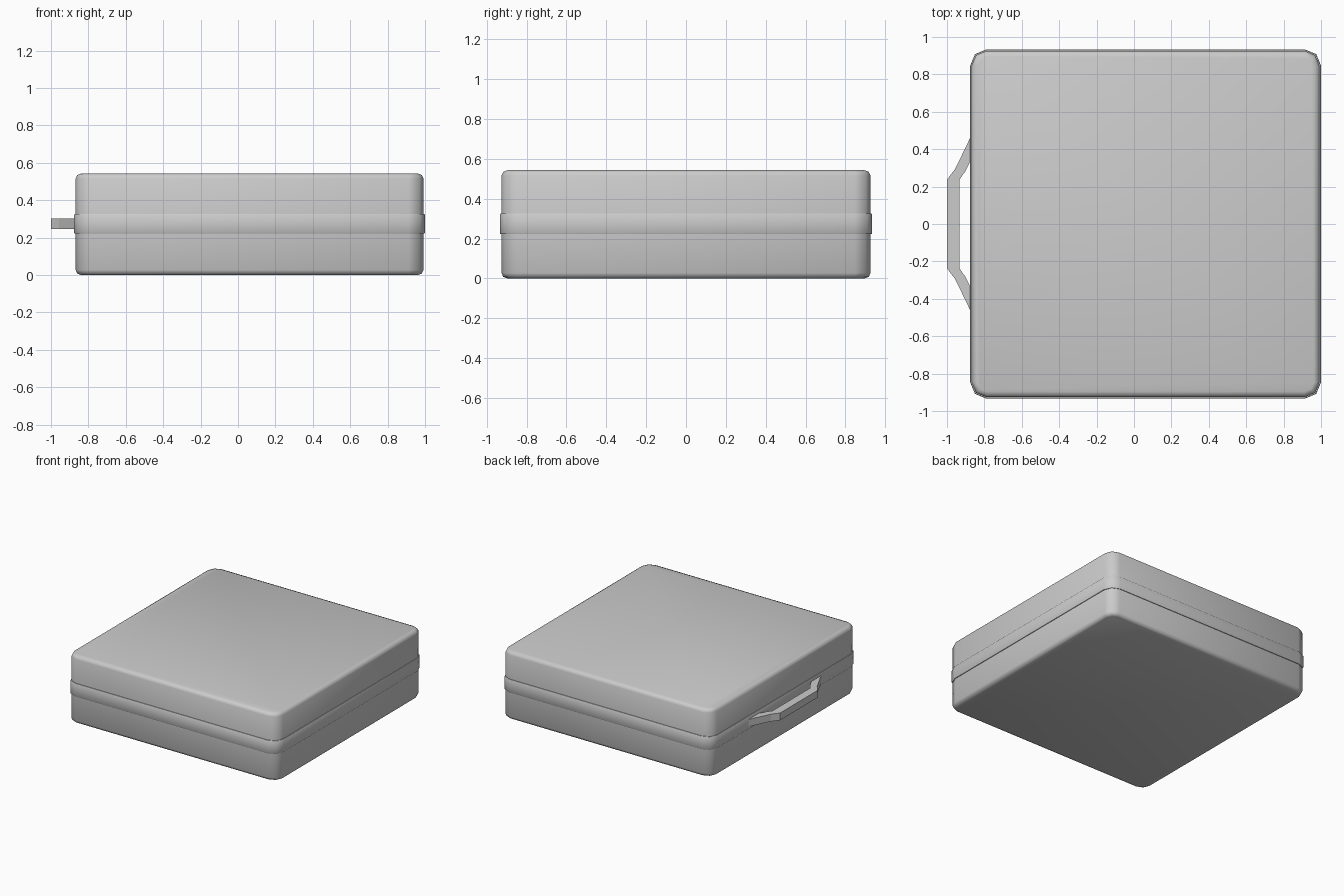
import bpy
import bmesh
import math

if "Cube" in bpy.data.objects:
    bpy.data.objects.remove(bpy.data.objects["Cube"])

CX = 0.062                      # case centre; the handle sticks out on -x
BODY = (0.93, 0.926)            # half sizes in plan
RADIUS = 0.08                   # plan corner radius, two segments


def outline(hx, hy, r, z):
    """Rounded rectangle with two segments per corner, counter-clockwise."""
    pts = []
    for k, (sx, sy) in enumerate([(1, 1), (-1, 1), (-1, -1), (1, -1)]):
        for i in range(3):
            a = math.pi / 2 * (k + i / 2)
            pts.append((CX + sx * (hx - r) + r * math.cos(a),
                        sy * (hy - r) + r * math.sin(a), z))
    return pts


def finish(bm, name, smooth=None):
    bmesh.ops.recalc_face_normals(bm, faces=bm.faces)
    me = bpy.data.meshes.new(name)
    bm.to_mesh(me)
    bm.free()
    ob = bpy.data.objects.new(name, me)
    bpy.context.collection.objects.link(ob)
    if smooth:
        bpy.ops.object.select_all(action='DESELECT')
        ob.select_set(True)
        bpy.context.view_layer.objects.active = ob
        bpy.ops.object.shade_smooth_by_angle(angle=math.radians(smooth))
    return ob


def loft(name, profile, smooth, closed=False):
    """Stack outlines along (inset, z); cap the ends or close into a ring."""
    bm = bmesh.new()
    rings = [[bm.verts.new(p) for p in
              outline(BODY[0] - d, BODY[1] - d, RADIUS - d, z)]
             for d, z in profile]
    pairs = list(zip(rings, rings[1:]))
    if closed:
        pairs.append((rings[-1], rings[0]))
    for a, b in pairs:
        for i in range(len(a)):
            j = (i + 1) % len(a)
            bm.faces.new((a[i], a[j], b[j], b[i]))
    if not closed:
        bm.faces.new(rings[0])
        bm.faces.new(rings[-1])
    return finish(bm, name, smooth)


# Case shell with softened top and bottom edges
H = 0.543
edge = [(0.03, 0.0), (0.009, 0.008), (0.0, 0.027)]
loft("case_body", edge + [(d, H - z) for d, z in reversed(edge)], 50)

# Raised band around the middle
loft("middle_band", [(0.005, 0.222), (-0.005, 0.222), (-0.008, 0.227),
                     (-0.008, 0.321), (-0.005, 0.326), (0.005, 0.326)],
     50, closed=True)

# Carry handle: half outline mirrored in y, extruded in z
outer = [(-0.86, 0.495), (-0.905, 0.40), (-0.958, 0.292), (-1.0, 0.237)]
inner = [(-0.933, 0.237), (-0.90, 0.285), (-0.86, 0.365)]
bm = bmesh.new()
half = outer + inner
top_half = list(zip(outer, [inner[2], (-0.88, 0.325), inner[1], inner[0]]))
pairs = top_half + [((a[0], -a[1]), (b[0], -b[1]))
                    for a, b in reversed(top_half)]
sections = []
for o, i in pairs:
    sections.append([bm.verts.new((*p, z)) for p, z in
                     [(o, 0.245), (o, 0.303), (i, 0.303), (i, 0.245)]])
for s, t in zip(sections, sections[1:]):
    for k in range(4):
        m = (k + 1) % 4
        bm.faces.new((s[k], s[m], t[m], t[k]))
bm.faces.new(sections[0])
bm.faces.new(sections[-1])
finish(bm, "carry_handle")
